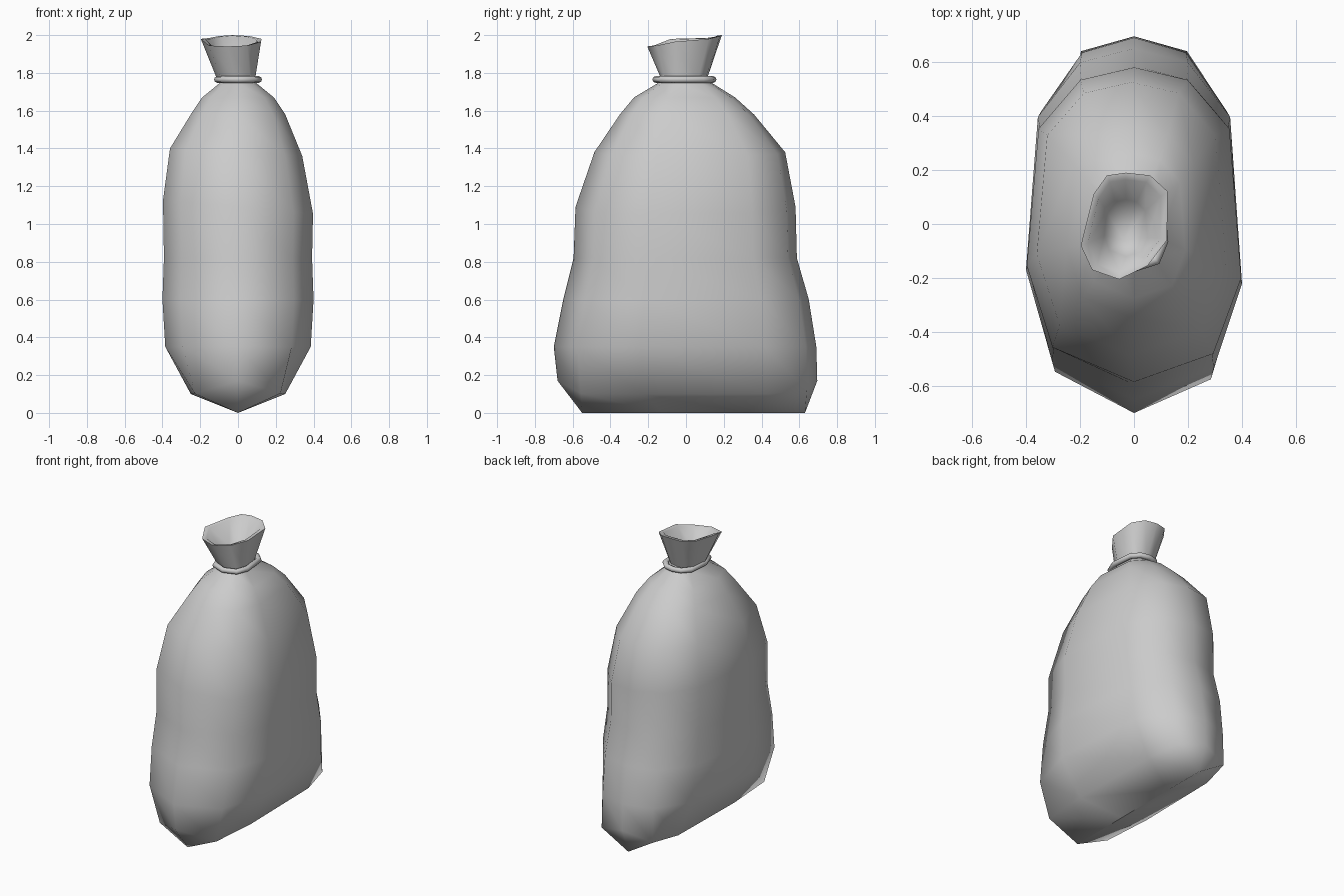
import bpy, bmesh, math

if "Cube" in bpy.data.objects:
    bpy.data.objects.remove(bpy.data.objects["Cube"])

# Ten-sided cross-section, clockwise from the back (unit half sizes)
SECTION = [(0, 1), (.5, .92), (.89, .61), (1, -.34), (.74, -.82), (0, -1),
           (-.76, -.78), (-1, -.26), (-.89, .61), (-.5, .92)]


def ring(z, hx, front, back, lift=0, dx=0, tilt=0, square=1.0):
    """Cross-section at height z; lift raises both end points, tilt lowers the
    right side, square < 1 makes the section more boxy."""
    mid, half = (front + back) / 2, (back - front) / 2
    return [(dx + hx * math.copysign(abs(u) ** square, u), mid + half * v,
             z + lift * v ** 16 - tilt * u) for u, v in SECTION]


def seam(front, back):
    """Section flattened to a line on the ground, end points gathered."""
    mid, half = (front + back) / 2, (back - front) / 2
    return [(0, mid + half * (math.copysign(1, v) if abs(v) > .7 else v * .8), 0)
            for u, v in SECTION]


def loft(name, rings, closed=False, angle=180, tip=None):
    bm = bmesh.new()
    rows = [[bm.verts.new(p) for p in r] for r in rings]
    pairs = list(zip(rows, rows[1:]))
    if closed:
        pairs.append((rows[-1], rows[0]))
    n = len(SECTION)
    for a, b in pairs:
        for i in range(n):
            j = (i + 1) % n
            bm.faces.new((a[i], a[j], b[j], b[i]))
    if tip:
        t = bm.verts.new(tip)
        for i in range(n):
            bm.faces.new((rows[-1][i], rows[-1][(i + 1) % n], t))
    bmesh.ops.remove_doubles(bm, verts=bm.verts, dist=1e-4)
    bmesh.ops.recalc_face_normals(bm, faces=bm.faces)
    mesh = bpy.data.meshes.new(name)
    bm.to_mesh(mesh)
    bm.free()
    obj = bpy.data.objects.new(name, mesh)
    bpy.context.collection.objects.link(obj)
    bpy.ops.object.select_all(action='DESELECT')
    obj.select_set(True)
    bpy.context.view_layer.objects.active = obj
    bpy.ops.object.shade_smooth_by_angle(angle=math.radians(angle))
    return obj


# Sack body: bottom seam along y, bulging low, tapering to the tied top
loft("sack_body", [
    seam(-.55, .63),
    ring(.10, .25, -.68, .695, .07, square=.35),
    ring(.35, .385, -.70, .69),
    ring(.60, .40, -.65, .65),
    ring(.82, .392, -.595, .587),
    ring(1.09, .397, -.585, .58, tilt=.035),
    ring(1.38, .35, -.485, .525, dx=-.01, tilt=.02),
    ring(1.58, .25, -.35, .36),
    ring(1.67, .19, -.275, .26),
    ring(1.745, .098, -.15, .14),
    ring(1.78, .085, -.12, .11)])

# Open flared mouth with an uneven lip and a rounded hollow
mouth = [(-.03, .19, 2), (.06, .18, 1.995), (.125, .12, 1.98), (.122, -.06, 1.965),
         (.05, -.155, 1.945), (-.055, -.205, 1.94), (-.155, -.17, 1.945),
         (-.197, -.08, 1.98), (-.15, .11, 1.985), (-.10, .18, 1.995)]
CX, CY = -.033, -.01
inner = [(CX + (x - CX) * .84, CY + (y - CY) * .87, z - .003) for x, y, z in mouth]
loft("sack_mouth", [ring(1.765, .10, -.13, .11, dx=-.01), mouth, inner,
                    ring(1.83, .08, -.12, .09, dx=-.03)],
     angle=75, tip=(-.04, -.06, 1.775))

# Tie cord around the neck
R = .018
cord = []
for k in range(8):
    a = k * math.tau / 8
    o = R * math.cos(a)
    cord.append(ring(1.765 + R * math.sin(a), .109 + o, -.16 - o, .143 + o))
loft("tie_cord", cord, closed=True)
